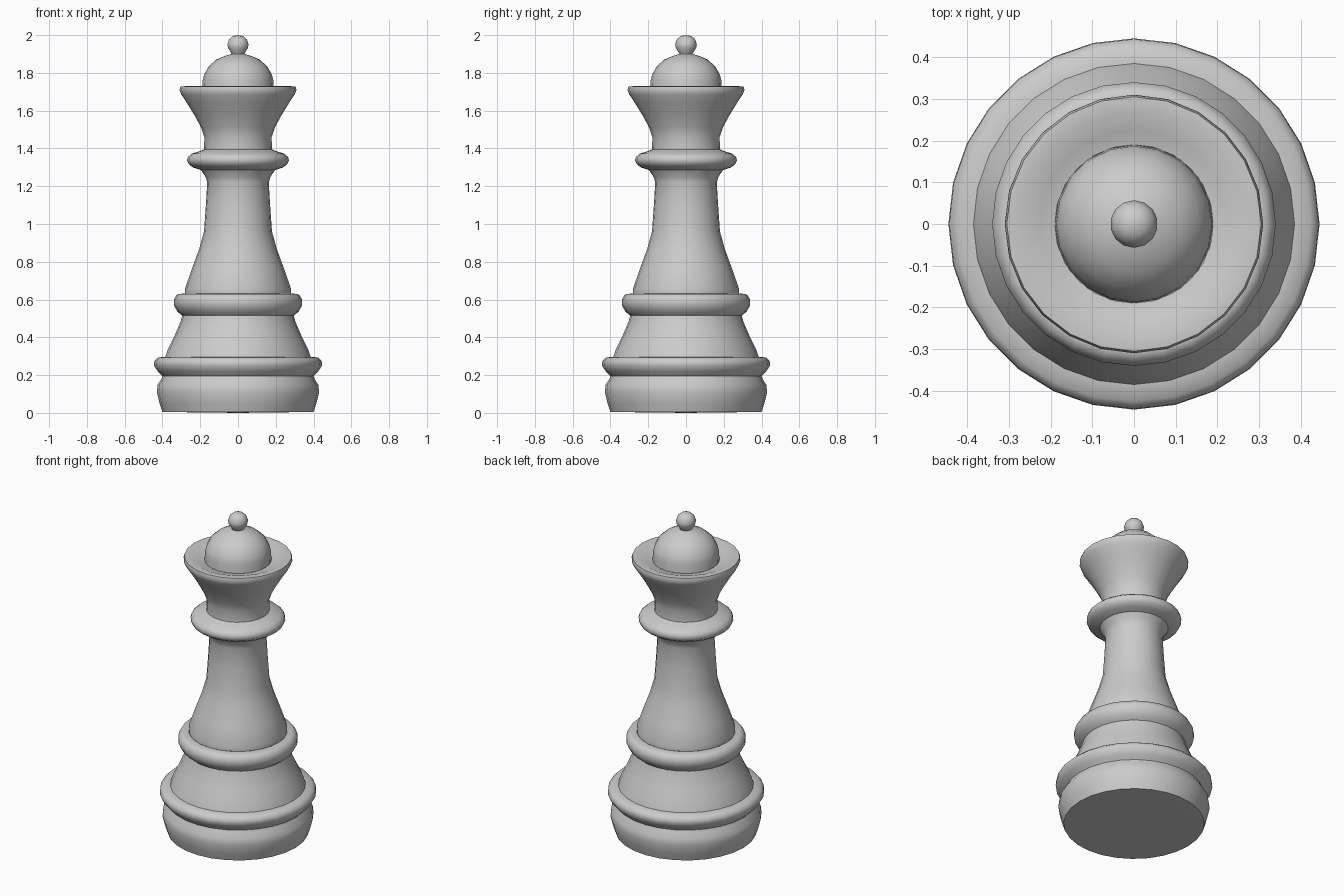
import bpy, bmesh, math


def lathe(name, profile, sides):
    """Spin (radius, z) points round the z axis; radius 0 closes to a pole."""
    bm = bmesh.new()
    rings = []
    for r, z in profile:
        if r == 0:
            rings.append([bm.verts.new((0, 0, z))])
        else:
            rings.append([bm.verts.new((r * math.sin(2 * math.pi * i / sides),
                                        r * math.cos(2 * math.pi * i / sides), z))
                          for i in range(sides)])
    for a, b in zip(rings, rings[1:]):
        for i in range(sides):
            j = (i + 1) % sides
            quad = [a[i % len(a)], b[i % len(b)], b[j % len(b)], a[j % len(a)]]
            bm.faces.new(list(dict.fromkeys(quad)))
    mesh = bpy.data.meshes.new(name)
    bm.to_mesh(mesh)
    bm.free()
    obj = bpy.data.objects.new(name, mesh)
    bpy.context.collection.objects.link(obj)
    bpy.ops.object.select_all(action='DESELECT')
    obj.select_set(True)
    bpy.context.view_layer.objects.active = obj
    bpy.ops.object.shade_smooth_by_angle(angle=math.radians(60))
    return obj


# Foot: lower drum, groove and wide rounded ring
lathe("foot", [(0, 0), (0.40, 0.005), (0.415, 0.05), (0.43, 0.11), (0.425, 0.15),
               (0.405, 0.18), (0.40, 0.195), (0.425, 0.22), (0.445, 0.25),
               (0.443, 0.275), (0.425, 0.293), (0.385, 0.297)], 28)

# Flared shoulder rising to the lower collar
lathe("shoulder", [(0.385, 0.297), (0.37, 0.34), (0.335, 0.41),
                   (0.305, 0.48), (0.295, 0.515)], 28)

# Lower collar
lathe("lower_collar", [(0.295, 0.515), (0.32, 0.535), (0.34, 0.57), (0.34, 0.60),
                       (0.325, 0.625), (0.31, 0.63), (0.28, 0.632)], 28)

# Tapering stem
lathe("stem", [(0.28, 0.632), (0.28, 0.66), (0.245, 0.76), (0.205, 0.87),
               (0.18, 0.96), (0.17, 1.10), (0.163, 1.22), (0.172, 1.25),
               (0.195, 1.285)], 24)

# Upper collar
lathe("upper_collar", [(0.195, 1.285), (0.235, 1.298), (0.26, 1.315), (0.27, 1.335),
                       (0.265, 1.355), (0.245, 1.372), (0.205, 1.385),
                       (0.18, 1.395)], 24)

# Flared crown with a shallow dish in the top
lathe("crown", [(0.18, 1.395), (0.178, 1.46), (0.195, 1.51), (0.23, 1.575),
                (0.27, 1.64), (0.30, 1.685), (0.31, 1.71), (0.305, 1.728),
                (0.27, 1.73), (0.225, 1.712), (0.19, 1.705)], 24)

# Dome and ball finial
lathe("dome", [(0.19, 1.705), (0.187, 1.76), (0.18, 1.79), (0.155, 1.835),
               (0.115, 1.87), (0.07, 1.89), (0.035, 1.9)], 20)
lathe("finial", [(0.035, 1.9), (0.04, 1.91), (0.054, 1.932), (0.057, 1.952),
                 (0.048, 1.978), (0.028, 1.995), (0, 2.0)], 14)
